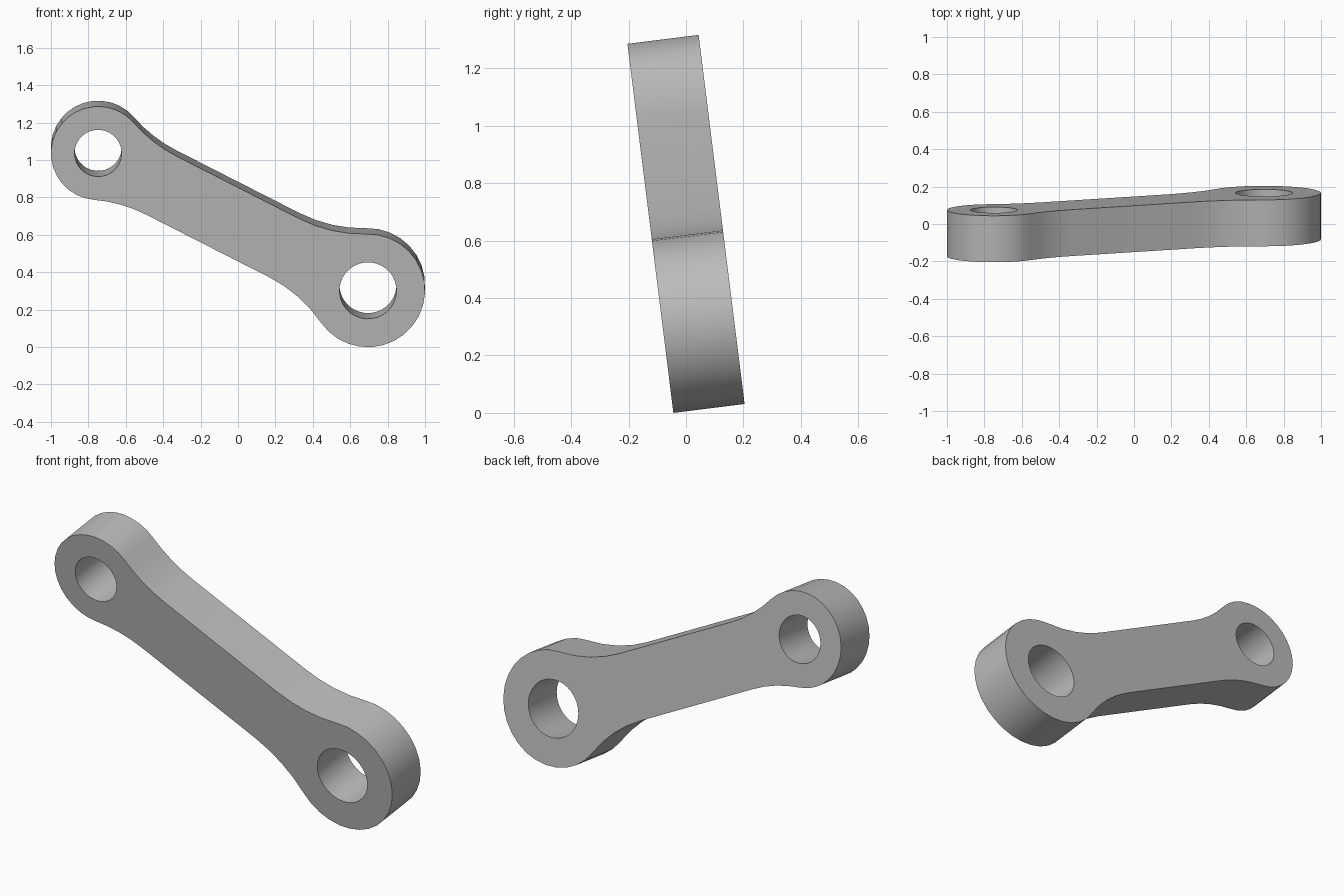
import bpy
import bmesh
from math import atan2, cos, sin, pi, radians, sqrt
from mathutils import Matrix, Vector

cube = bpy.data.objects.get("Cube")
if cube:
    bpy.data.objects.remove(cube, do_unlink=True)

# Main dimensions, in the plane of the link
SMALL_C, SMALL_R = Vector((-0.748, 1.045)), 0.252
BIG_C, BIG_R = Vector((0.695, 0.305)), 0.305
BAR_HALF, FILLET_R, DEPTH = 0.177, 0.75, 0.25
TILT = radians(7.1)

grey = bpy.data.materials.new("plain grey")
grey.use_nodes = True
colour = (0.5, 0.5, 0.5, 1)
grey.diffuse_color = colour
grey.node_tree.nodes["Principled BSDF"].inputs["Base Color"].default_value = colour

axis = BIG_C - SMALL_C
length = axis.length
axis.normalize()
perp = Vector((-axis.y, axis.x))


def arc(cx, cy, r, a0, a1, n, ends=True):
    """Points of an arc in the frame that runs from small to big eye."""
    steps = range(n + 1) if ends else range(1, n)
    return [(cx + r * cos(a0 + (a1 - a0) * i / n),
             cy + r * sin(a0 + (a1 - a0) * i / n)) for i in steps]


def fillet_shape(ring_r):
    """Distance of the fillet centre along the axis, and its tangent angle."""
    off = BAR_HALF + FILLET_R
    s = sqrt((ring_r + FILLET_R) ** 2 - off ** 2)
    return s, atan2(off, s)


# Outline: eyes joined to the straight bar by tangent fillets
s1, f1 = fillet_shape(SMALL_R)
s2, f2 = fillet_shape(BIG_R)
off = BAR_HALF + FILLET_R
outline = arc(0, 0, SMALL_R, f1, 2 * pi - f1, 20, False)
outline += arc(s1, -off, FILLET_R, pi - f1, pi / 2, 4)
outline += arc(length - s2, -off, FILLET_R, pi / 2, f2, 4)
outline += arc(length, 0, BIG_R, f2 - pi, pi - f2, 20, False)
outline += arc(length - s2, off, FILLET_R, -f2, -pi / 2, 4)
outline += arc(s1, off, FILLET_R, -pi / 2, f1 - pi, 4)

# Bores are half the radius of each eye
loops = [outline,
         arc(0, 0, SMALL_R / 2, 0, 2 * pi, 32)[:-1],
         arc(length, 0, BIG_R / 2, 0, 2 * pi, 32)[:-1]]

# Front face with holes, then extruded backwards
bm = bmesh.new()
edges = []
for loop in loops:
    verts = []
    for a, b in loop:
        p = SMALL_C + axis * a + perp * b
        verts.append(bm.verts.new((p.x, -DEPTH / 2, p.y)))
    edges += [bm.edges.new((verts[i - 1], verts[i])) for i in range(len(verts))]
bmesh.ops.triangle_fill(bm, edges=edges, use_beauty=True, normal=(0, -1, 0))
result = bmesh.ops.extrude_face_region(bm, geom=bm.faces[:], use_keep_orig=True)
back = [g for g in result["geom"] if isinstance(g, bmesh.types.BMVert)]
bmesh.ops.translate(bm, verts=back, vec=(0, DEPTH, 0))
bmesh.ops.recalc_face_normals(bm, faces=bm.faces[:])

# Lean the link and stand it centred on the ground
bmesh.ops.rotate(bm, verts=bm.verts[:], matrix=Matrix.Rotation(TILT, 3, "X"))
low = Vector([min(v.co[i] for v in bm.verts) for i in range(3)])
high = Vector([max(v.co[i] for v in bm.verts) for i in range(3)])
mid = (low + high) / 2
bmesh.ops.translate(bm, verts=bm.verts[:], vec=(-mid.x, -mid.y, -low.z))

mesh = bpy.data.meshes.new("connecting_link")
bm.to_mesh(mesh)
bm.free()
mesh.materials.append(grey)
link = bpy.data.objects.new("connecting_link", mesh)
bpy.context.collection.objects.link(link)

# Smooth walls with crisp rims
bpy.ops.object.select_all(action="DESELECT")
link.select_set(True)
bpy.context.view_layer.objects.active = link
bpy.ops.object.shade_smooth_by_angle(angle=radians(30))
